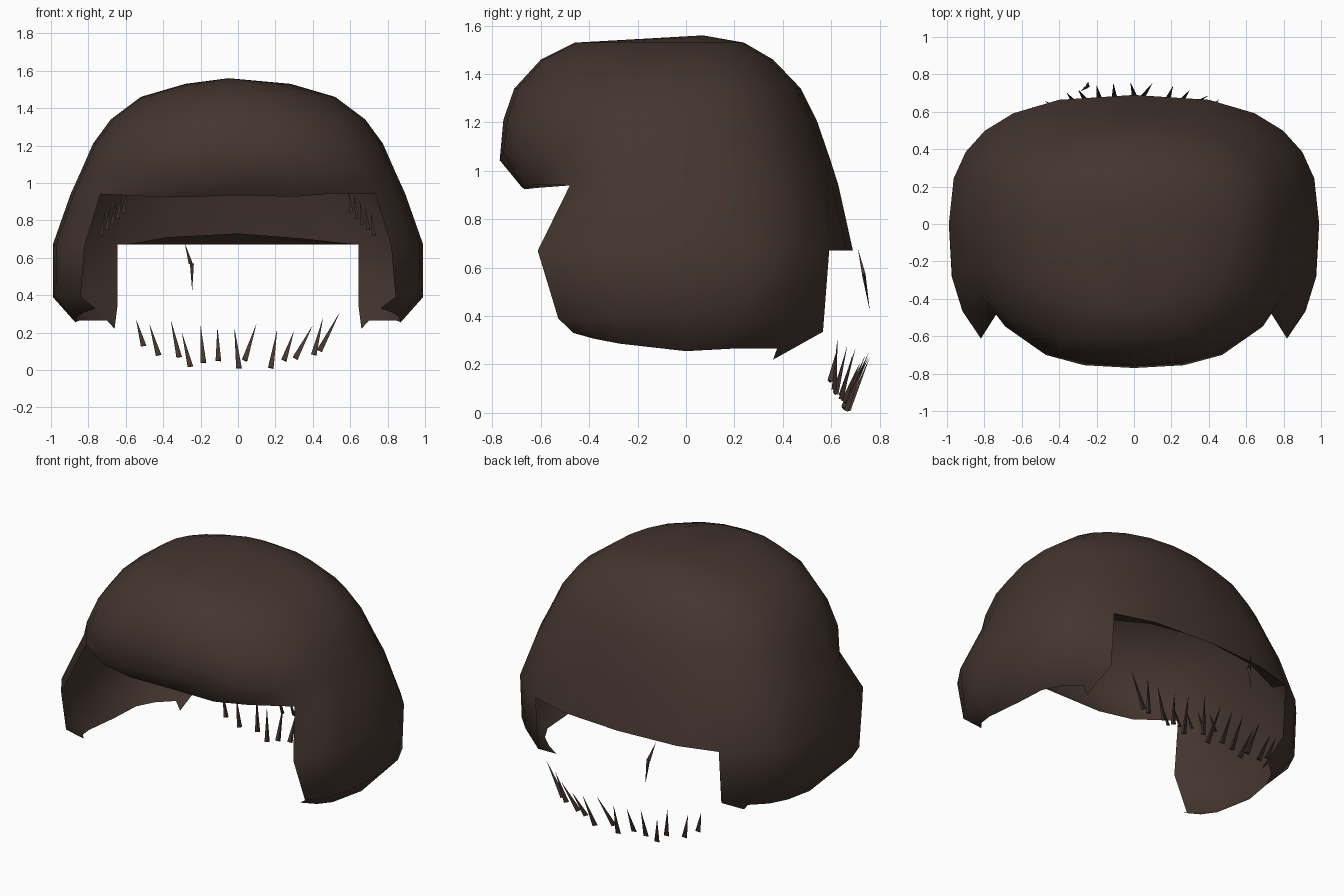
import bpy, bmesh, math, random
from mathutils import Vector

if "Cube" in bpy.data.objects:
    bpy.data.objects.remove(bpy.data.objects["Cube"])

random.seed(4)
mat = bpy.data.materials.new("dark_brown")
mat.diffuse_color = (0.058, 0.036, 0.029, 1)
mat.use_nodes = True
mat.node_tree.nodes["Principled BSDF"].inputs["Base Color"].default_value = mat.diffuse_color


def finish(name, bm, smooth):
    me = bpy.data.meshes.new(name)
    bm.to_mesh(me)
    bm.free()
    me.materials.append(mat)
    ob = bpy.data.objects.new(name, me)
    bpy.context.collection.objects.link(ob)
    if smooth:
        bpy.ops.object.select_all(action='DESELECT')
        ob.select_set(True)
        bpy.context.view_layer.objects.active = ob
        bpy.ops.object.shade_smooth_by_angle(angle=math.radians(55))


# Hair shell rings: z, half width, front depth, back depth, front and back roundness
rings = [
    (0.265, 0.87, 0.58, 0.52, 4.0, 2.6),
    (0.39, 0.99, 0.69, 0.66, 3.3, 2.6),
    (0.67, 0.99, 0.84, 0.69, 2.8, 2.6),
    (0.94, 0.895, 0.68, 0.63, 2.7, 2.5),
    (1.05, 0.845, 0.77, 0.595, 2.6, 2.4),
    (1.21, 0.775, 0.755, 0.54, 2.5, 2.3),
    (1.34, 0.68, 0.71, 0.475, 2.4, 2.2),
    (1.46, 0.52, 0.60, 0.36, 2.3, 2.1),
    (1.53, 0.28, 0.46, 0.24, 2.1, 2.1),
]
half = [0, 13, 28, 50, 64, 77, 90, 105, 118, 131, 145, 162]
angles = half + [180] + [360 - a for a in reversed(half[1:])]


def shell_point(ring, deg):
    z, a, front, back, nf, nb = ring
    s, c = math.sin(math.radians(deg)), -math.cos(math.radians(deg))
    n = nf if c < 0 else nb
    x = a * math.copysign(abs(s) ** (2 / n), s)
    y = (front if c < 0 else back) * math.copysign(abs(c) ** (2 / n), c)
    return Vector((x, y, z))


bm = bmesh.new()
grid = []
for r, ring in enumerate(rings):
    row = []
    for deg in angles:
        p = shell_point(ring, deg)
        d = min(deg, 360 - deg)
        if r == 3 and d < 50:                     # inner edge under the fringe
            p.z += random.uniform(-0.02, 0.04)
        if r == 3 and d == 50:                    # notch between fringe and lock
            p.y = -0.48
        if r == 4 and d < 50:
            p.z += random.uniform(-0.03, 0.03)
        if r == 0 and d < 90:                     # side locks rise to the front
            p.z += 0.065 * (90 - d) / 40
        if r == 0 and d == 90:
            p.z = 0.255
        if r == 0 and d == 145:                   # pointed rear corner of the lock
            p = Vector((math.copysign(0.66, p.x), 0.36, 0.22))
        if r == 1 and d == 145:
            p.z = 0.335
        row.append(bm.verts.new(p))
    grid.append(row)
crown = bm.verts.new((-0.05, 0.07, 1.56))
count = len(angles)
for i in range(count):
    j = (i + 1) % count
    mid = angles[i] + ((angles[j] - angles[i]) % 360) / 2
    d = min(mid, 360 - mid)
    # The face and the nape stay open, the side locks hang down
    first = 3 if d < 50 else (0 if d < 145 else 2)
    for r in range(first, len(rings) - 1):
        bm.faces.new((grid[r][i], grid[r][j], grid[r + 1][j], grid[r + 1][i]))
    bm.faces.new((grid[-1][i], grid[-1][j], crown))
bmesh.ops.delete(bm, geom=[v for v in bm.verts if not v.link_faces], context='VERTS')
bmesh.ops.recalc_face_normals(bm, faces=bm.faces)
finish("hair_shell", bm, True)

# Narrow folded lip inside the back hem
bm = bmesh.new()
outer = [bm.verts.new(shell_point(rings[2], a)) for a in (145, 162, 180, 198, 215)]
inner = [bm.verts.new((v.co.x * 0.94, v.co.y - 0.07, v.co.z + dz))
         for v, dz in zip(outer, (0.0, 0.03, 0.06, 0.04, 0.0))]
for k in range(4):
    bm.faces.new((outer[k], outer[k + 1], inner[k + 1], inner[k]))
finish("back_hem_lip", bm, True)


# Thin three-sided strand, wide at the base and pointed at the tip
def strand(bm, base, tip, width=0.02):
    base, tip = Vector(base), Vector(tip)
    axis = (tip - base).normalized()
    u = axis.cross(Vector((0, 1, 0))).normalized()
    v = axis.cross(u)
    ring = [bm.verts.new(base + width * (math.cos(t) * u + 0.6 * math.sin(t) * v))
            for t in (0, 2.09, 4.19)]
    top = bm.verts.new(tip)
    bm.faces.new(ring)
    for k in range(3):
        bm.faces.new((ring[k], ring[(k + 1) % 3], top))


# Nape strands: (base x, base z, tip x, tip z)
nape = [(-.50, .13, -.545, .27), (-.42, .08, -.475, .25), (-.31, .07, -.36, .27),
        (-.25, .02, -.30, .20), (-.18, .04, -.20, .24), (-.10, .05, -.11, .23),
        (.01, .01, -.02, .23), (.04, .05, .10, .25), (.18, .01, .21, .22),
        (.25, .05, .30, .21), (.31, .06, .40, .24), (.41, .08, .455, .28),
        (.44, .10, .545, .31)]
bm = bmesh.new()
for bx, bz, tx, tz in nape:
    strand(bm, (bx, 0.67 - 0.3 * bx * bx, bz), (tx, 0.76 - 0.45 * tx * tx, tz))
bmesh.ops.recalc_face_normals(bm, faces=bm.faces)
finish("nape_strands", bm, False)

# Loose strand under the back hem
bm = bmesh.new()
strand(bm, (-0.25, 0.735, 0.57), (-0.245, 0.76, 0.42), 0.014)
strand(bm, (-0.25, 0.735, 0.57), (-0.285, 0.71, 0.68), 0.014)
bmesh.ops.recalc_face_normals(bm, faces=bm.faces)
finish("loose_strand", bm, False)

# Short sideburn strands inside both locks
bm = bmesh.new()
for side in (-1, 1):
    for k in range(5):
        x = side * (0.61 + 0.03 * k)
        z = 0.84 - 0.03 * k
        strand(bm, (x, -0.42 + 0.07 * k, z), (x - side * 0.02, -0.45 + 0.07 * k, z + 0.13), 0.014)
bmesh.ops.recalc_face_normals(bm, faces=bm.faces)
finish("sideburn_strands", bm, False)
